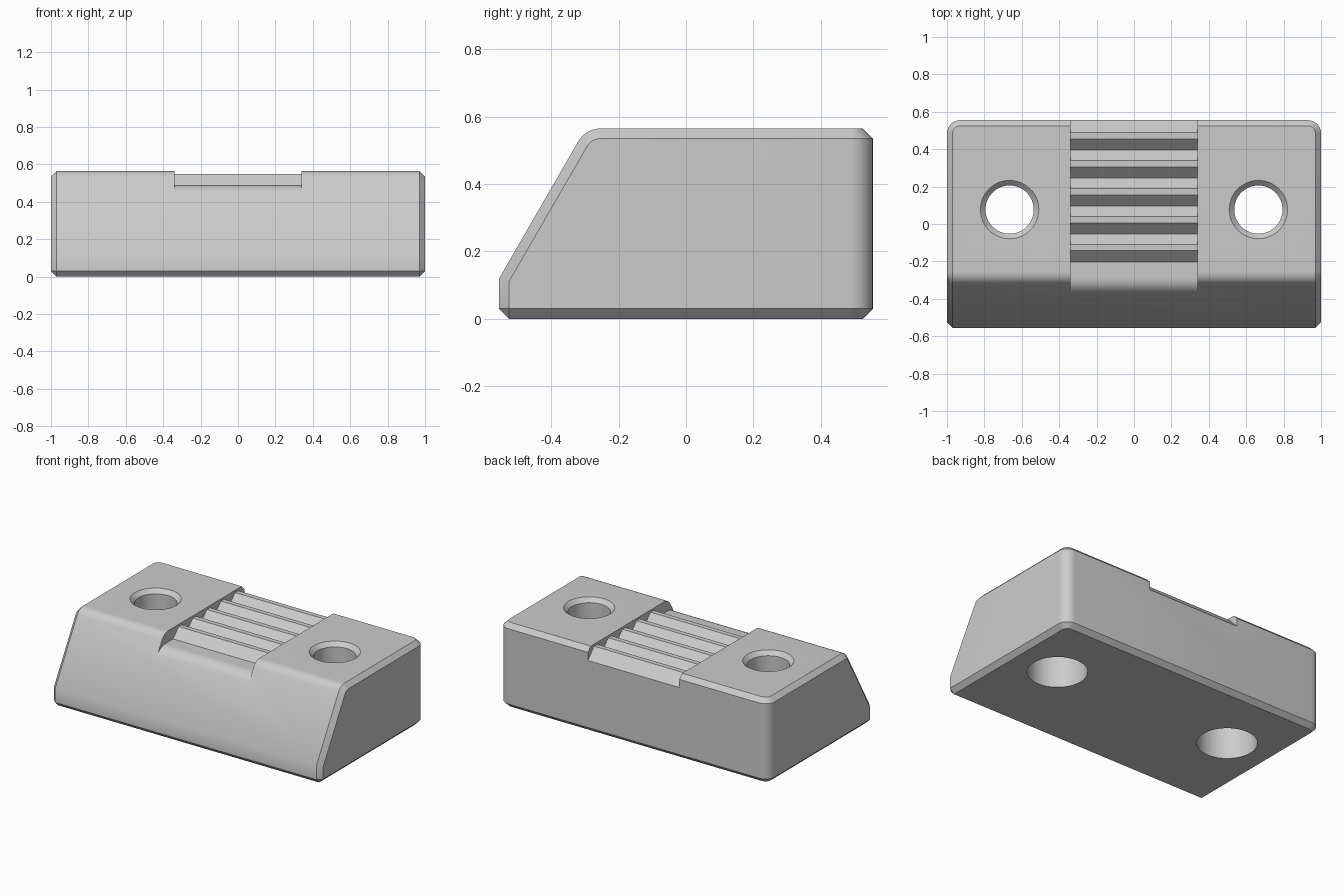
import bpy, bmesh, math
from mathutils import Vector

if "Cube" in bpy.data.objects:
    bpy.data.objects.remove(bpy.data.objects["Cube"], do_unlink=True)

DEPTH, HEIGHT, CHAMFER = 0.555, 0.565, 0.03

grey = bpy.data.materials.new("light grey")
grey.use_nodes = True
grey.diffuse_color = (0.6, 0.6, 0.6, 1)
grey.node_tree.nodes["Principled BSDF"].inputs["Base Color"].default_value = (0.6, 0.6, 0.6, 1)


def fillet(corner, before, after, radius, steps=10):
    """Arc points that round a profile corner."""
    c = Vector(corner)
    u = (Vector(before) - c).normalized()
    v = (Vector(after) - c).normalized()
    half = u.angle(v) / 2
    mid = c + (u + v).normalized() * radius / math.sin(half)
    start = c + u * radius / math.tan(half) - mid
    end = c + v * radius / math.tan(half) - mid
    sweep = start.angle(end)
    arc = []
    for i in range(steps + 1):
        t = i / steps
        p = (start * math.sin((1 - t) * sweep) + end * math.sin(t * sweep)) / math.sin(sweep)
        arc.append(tuple(mid + p))
    return arc


def finish(name, bm):
    bmesh.ops.recalc_face_normals(bm, faces=bm.faces)
    mesh = bpy.data.meshes.new(name)
    bm.to_mesh(mesh)
    bm.free()
    mesh.materials.append(grey)
    obj = bpy.data.objects.new(name, mesh)
    bpy.context.collection.objects.link(obj)
    return obj


def extrude_x(profile, half_width):
    """Prism with a (y, z) profile, centred on x."""
    bm = bmesh.new()
    face = bm.faces.new([bm.verts.new((-half_width, y, z)) for y, z in profile])
    new = bmesh.ops.extrude_face_region(bm, geom=[face])["geom"]
    verts = [g for g in new if isinstance(g, bmesh.types.BMVert)]
    bmesh.ops.translate(bm, verts=verts, vec=(2 * half_width, 0, 0))
    bmesh.ops.recalc_face_normals(bm, faces=bm.faces)
    return bm


def lathe(name, profile, x, y, sides=64):
    """Closed turned solid from (radius, z) points."""
    bm = bmesh.new()
    rings = []
    for r, z in profile:
        angles = [math.tau * i / sides for i in range(sides)]
        rings.append([bm.verts.new((x + r * math.cos(a), y + r * math.sin(a), z)) for a in angles])
    for low, high in zip(rings, rings[1:]):
        for i in range(sides):
            j = (i + 1) % sides
            bm.faces.new((low[i], low[j], high[j], high[i]))
    bm.faces.new(rings[0])
    bm.faces.new(rings[-1])
    return finish(name, bm)


# Block: sloped front with a rounded brow
rise = math.tan(math.radians(60))
foot = (-DEPTH, 0.12)
brow = (-DEPTH + (HEIGHT - foot[1]) / rise, HEIGHT)
profile = [(-DEPTH, 0), foot] + fillet(brow, foot, (DEPTH, HEIGHT), 0.075)
profile += [(DEPTH, HEIGHT), (DEPTH, 0)]
bm = extrude_x(profile, 1)

# Rounded rear corners, then chamfers on every remaining square edge
rear = [e for e in bm.edges if all(v.co.y > DEPTH - 0.01 for v in e.verts)
        and abs(e.verts[0].co.z - e.verts[1].co.z) > 0.1]
bmesh.ops.bevel(bm, geom=rear, offset=0.07, segments=8, profile=0.5, affect='EDGES')
bm.normal_update()
square = [e for e in bm.edges if e.calc_face_angle(0) > math.radians(60)]
bmesh.ops.bevel(bm, geom=square, offset=CHAMFER, segments=1, affect='EDGES')
block = finish("clamp_block", bm)

# Toothed channel across the top
floor, crest = 0.49, 0.55
lip = (-DEPTH + (floor - foot[1]) / rise, floor)
arc = fillet(lip, foot, (0, floor), 0.094)
channel = [(-0.7, 0.8), (-0.7, arc[0][1])] + arc
for k in range(5):
    y = -0.203 + 0.1495 * k
    channel += [(y, floor), (y + 0.06, crest), (y + 0.093, crest)]
channel += [(0.625, 0.407), (0.7, 0.8)]
cutters = [finish("channel_cutter", extrude_x(channel, 0.34))]

# Screw holes: countersunk on top, wider bore underneath
hole = [(0.182, -0.1), (0.182, 0.28), (0.129, 0.28), (0.129, HEIGHT - 0.027),
        (0.156, HEIGHT), (0.156, 0.7)]
for side, x in (("left", 0.665), ("right", -0.665)):
    cutters.append(lathe(side + "_hole_cutter", hole, x, 0.077))

# Cut, then tidy up
bpy.context.view_layer.objects.active = block
block.select_set(True)
for cutter in cutters:
    cutter.hide_render = True
    mod = block.modifiers.new(cutter.name, 'BOOLEAN')
    mod.operation = 'DIFFERENCE'
    mod.solver = 'EXACT'
    mod.object = cutter
    bpy.ops.object.modifier_apply(modifier=mod.name)
    bpy.data.objects.remove(cutter, do_unlink=True)
bpy.ops.object.shade_smooth_by_angle(angle=math.radians(32))
